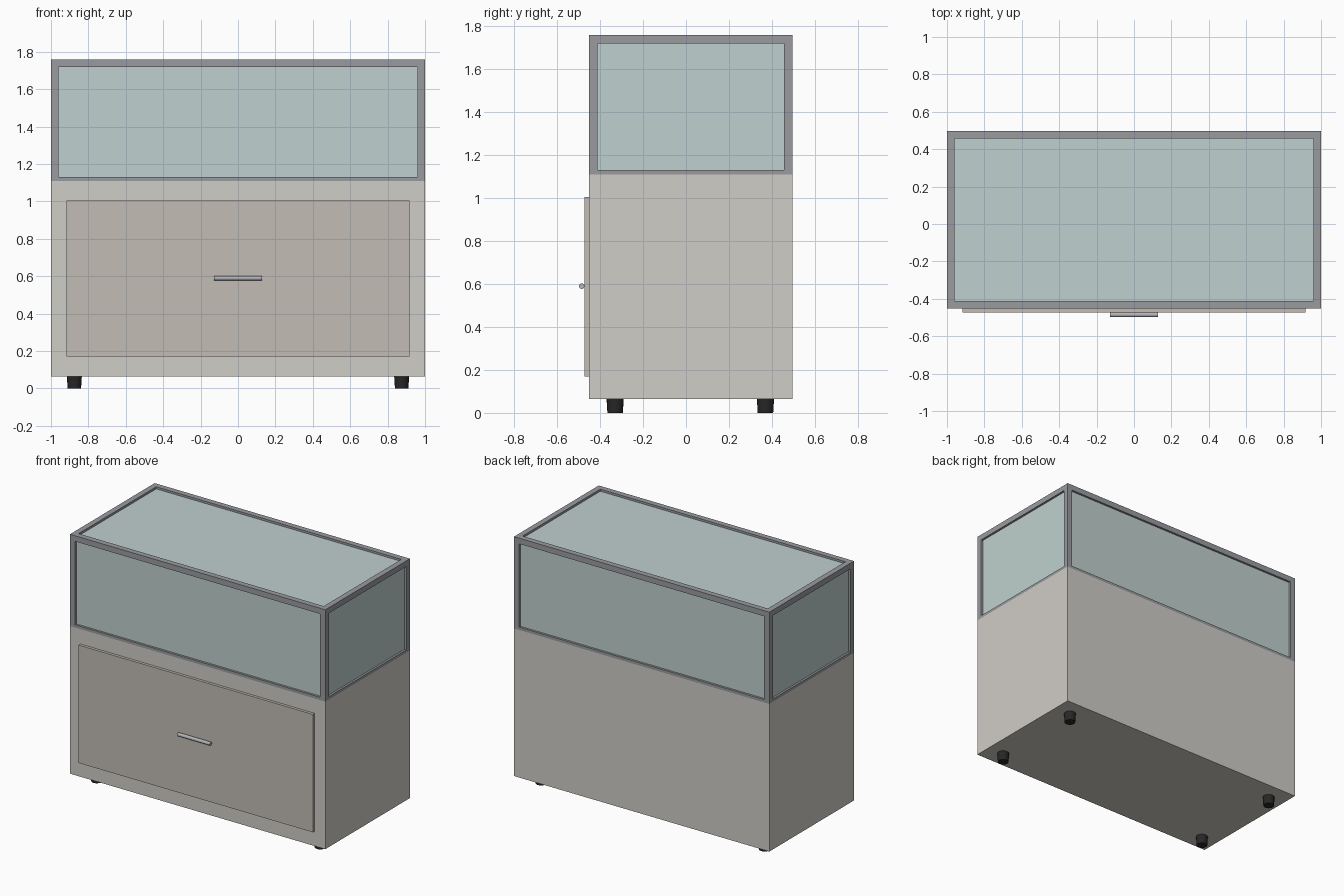
import bpy, bmesh
from mathutils import Matrix, Vector
from math import radians

if "Cube" in bpy.data.objects:
    bpy.data.objects.remove(bpy.data.objects["Cube"])


def mat(name, rgb):
    m = bpy.data.materials.new(name)
    m.diffuse_color = (*rgb, 1)
    m.use_nodes = True
    m.node_tree.nodes["Principled BSDF"].inputs["Base Color"].default_value = m.diffuse_color
    return m


body_m = mat("warm_grey_paint", (0.63, 0.61, 0.57))
door_m = mat("drawer_paint", (0.54, 0.51, 0.46))
frame_m = mat("frame_metal", (0.32, 0.33, 0.35))
glass_m = mat("pale_glass", (0.52, 0.63, 0.62))
steel_m = mat("handle_steel", (0.45, 0.46, 0.48))
rubber_m = mat("black_rubber", (0.02, 0.02, 0.02))


def finish(name, bm, material):
    me = bpy.data.meshes.new(name)
    bm.to_mesh(me)
    bm.free()
    me.materials.append(material)
    ob = bpy.data.objects.new(name, me)
    bpy.context.collection.objects.link(ob)
    return ob


def add_box(bm, lo, hi):
    lo, hi = Vector(lo), Vector(hi)
    bmesh.ops.create_cube(bm, size=1, matrix=Matrix.Translation((lo + hi) / 2)
                          @ Matrix.Diagonal((*(hi - lo), 1)))


def box(name, lo, hi, material):
    bm = bmesh.new()
    add_box(bm, lo, hi)
    return finish(name, bm, material)


def cylinder(name, r_low, r_high, length, sides, matrix, material):
    bm = bmesh.new()
    bmesh.ops.create_cone(bm, cap_ends=True, segments=sides, radius1=r_low,
                          radius2=r_high, depth=length, matrix=matrix)
    ob = finish(name, bm, material)
    bpy.context.view_layer.objects.active = ob
    ob.select_set(True)
    bpy.ops.object.shade_smooth_by_angle(angle=radians(35))
    ob.select_set(False)


F, B = -0.452, 0.496            # front and back of the cabinet
Z0, Z1, Z2 = 0.065, 1.11, 1.76  # body bottom, body top, frame top
T = 0.04                        # frame bar thickness
S = 0.02                        # height of the lower rails above the body

# Cabinet body and drawer front
box("cabinet_body", (-1, F, Z0), (1, B, Z1), body_m)
box("drawer_front", (-0.917, F - 0.02, 0.17), (0.917, F, 1.005), door_m)

# Bar handle
cylinder("drawer_handle", 0.0125, 0.0125, 0.254, 16,
         Matrix.Translation((0, F - 0.0335, 0.59)) @ Matrix.Rotation(radians(90), 4, 'Y'),
         steel_m)

# Display frame: corner posts with rails fitted between them
bm = bmesh.new()
for x in (-1, 1 - T):
    for y in (F, B - T):
        add_box(bm, (x, y, Z1), (x + T, y + T, Z2))
for lo, hi in ((Z1, Z1 + S), (Z2 - T, Z2)):
    for y in (F, B - T):
        add_box(bm, (-1 + T, y, lo), (1 - T, y + T, hi))
    for x in (-1, 1 - T):
        add_box(bm, (x, F + T, lo), (x + T, B - T, hi))
finish("display_frame", bm, frame_m)

# Glass panes, set back to the middle of the bars
D, H = 0.015, 0.01
X, YF, YB = 1 - T, F + T, B - T
GZ0, GZ1 = Z1 + S, Z2 - T
box("front_glass", (-X, F + D, GZ0), (X, F + D + H, GZ1), glass_m)
box("back_glass", (-X, B - D - H, GZ0), (X, B - D, GZ1), glass_m)
box("left_glass", (-1 + D, YF, GZ0), (-1 + D + H, YB, GZ1), glass_m)
box("right_glass", (1 - D - H, YF, GZ0), (1 - D, YB, GZ1), glass_m)
box("top_glass", (-X, YF, Z2 - D - H), (X, YB, Z2 - D), glass_m)

# Tapered feet
for side, x in (("left", -0.875), ("right", 0.875)):
    for end, y in (("front", -0.33), ("back", 0.37)):
        cylinder(f"{end}_{side}_foot", 0.036, 0.04, Z0, 20,
                 Matrix.Translation((x, y, Z0 / 2)), rubber_m)
